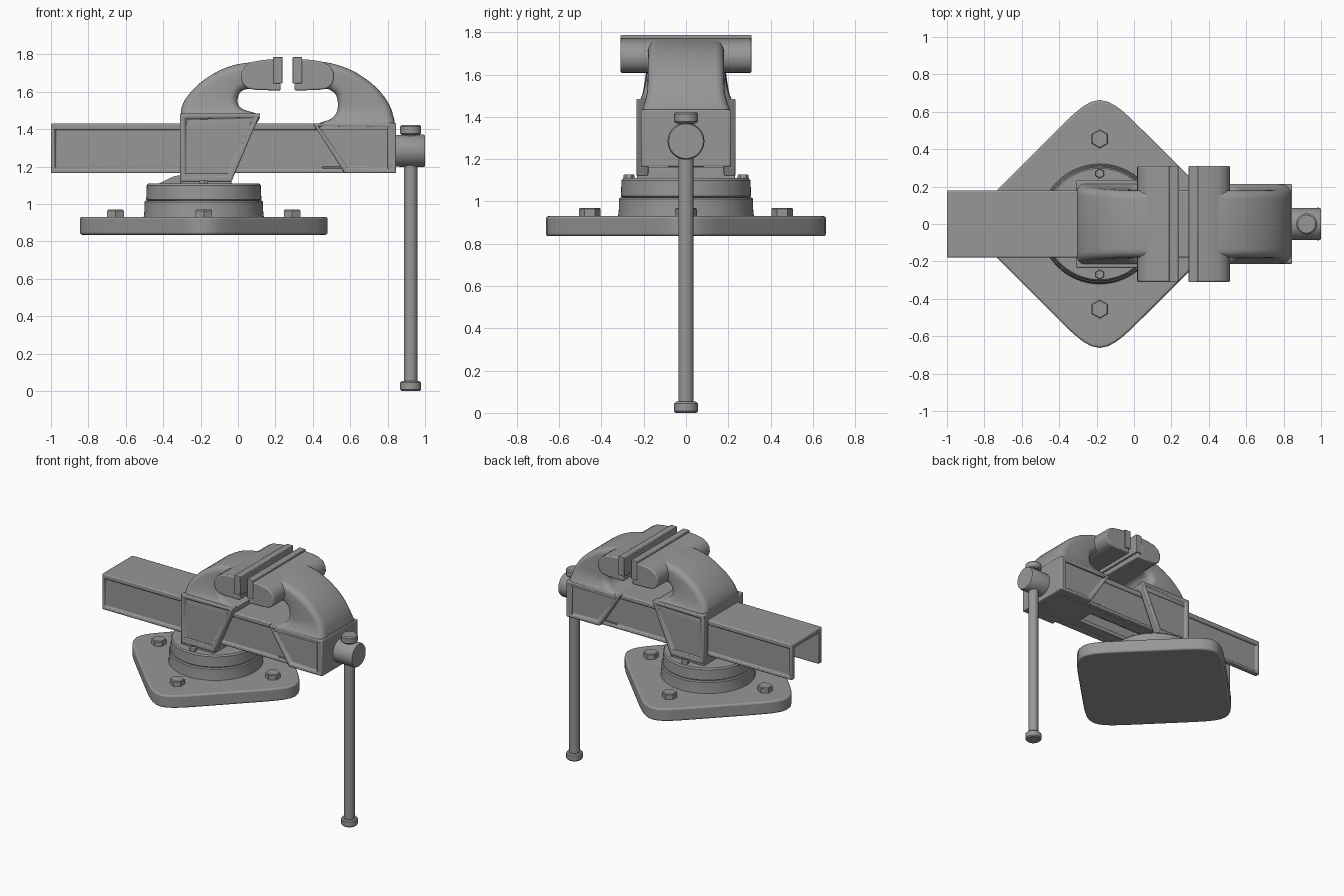
import bpy, bmesh
from math import pi, cos, sin, radians
from mathutils import Vector, Matrix

if "Cube" in bpy.data.objects:
    bpy.data.objects.remove(bpy.data.objects["Cube"])

CX = -0.183          # swivel axis
STEEL = bpy.data.materials.new("dark_steel")
STEEL.diffuse_color = (0.31, 0.31, 0.31, 1)
STEEL.use_nodes = True
STEEL.node_tree.nodes["Principled BSDF"].inputs["Base Color"].default_value = STEEL.diffuse_color


def finish(name, bm, bevel=0.0, angle=35, segments=2):
    bmesh.ops.recalc_face_normals(bm, faces=bm.faces)
    me = bpy.data.meshes.new(name)
    bm.to_mesh(me)
    bm.free()
    me.materials.append(STEEL)
    ob = bpy.data.objects.new(name, me)
    bpy.context.collection.objects.link(ob)
    bpy.ops.object.select_all(action='DESELECT')
    bpy.context.view_layer.objects.active = ob
    ob.select_set(True)
    bpy.ops.object.shade_smooth_by_angle(angle=radians(angle))
    if bevel:
        m = ob.modifiers.new("Bevel", 'BEVEL')
        m.width, m.segments = bevel, segments
        m.limit_method, m.angle_limit = 'ANGLE', radians(40)
    return ob


def prism(name, pts, y0, y1, bevel=0.006, border=0.0, side=0, depth=0.014):
    """Extrude an xz outline along y; optionally recess a panel on one side."""
    bm = bmesh.new()
    face = bm.faces.new([bm.verts.new((x, y0, z)) for x, z in pts])
    ext = bmesh.ops.extrude_face_region(bm, geom=[face])
    bmesh.ops.translate(bm, vec=(0, y1 - y0, 0),
                        verts=[g for g in ext['geom'] if isinstance(g, bmesh.types.BMVert)])
    bmesh.ops.recalc_face_normals(bm, faces=bm.faces)
    if border:
        panel = [f for f in bm.faces if f.normal.y * side > 0.9]
        bmesh.ops.inset_region(bm, faces=panel, thickness=border)
        bmesh.ops.inset_region(bm, faces=panel, thickness=0.008, depth=-depth)
    return finish(name, bm, bevel)


def box(name, x0, x1, y0, y1, z0, z1, bevel=0.006):
    return prism(name, [(x0, z0), (x1, z0), (x1, z1), (x0, z1)], y0, y1, bevel)


def lathe(name, profile, loc, n=48, along_x=False):
    """Revolve (radius, height) pairs about z, or about x."""
    bm = bmesh.new()
    rings = [[bm.verts.new((r * sin(2 * pi * i / n), r * cos(2 * pi * i / n), h))
              for i in range(n)] for r, h in profile]
    for a, b in zip(rings, rings[1:]):
        for i in range(n):
            bm.faces.new((a[i], a[(i + 1) % n], b[(i + 1) % n], b[i]))
    bm.faces.new(rings[0])
    bm.faces.new(rings[-1])
    if along_x:
        bm.transform(Matrix.Rotation(pi / 2, 4, 'Y'))
    bm.transform(Matrix.Translation(loc))
    return finish(name, bm)


def catmull(rows, steps=4):
    out = []
    for i in range(len(rows) - 1):
        p = [rows[max(i - 1, 0)], rows[i], rows[i + 1], rows[min(i + 2, len(rows) - 1)]]
        for s in range(steps):
            t = s / steps
            out.append([0.5 * (2 * b + (c - a) * t + (2 * a - 5 * b + 4 * c - d) * t * t
                               + (3 * b - a - 3 * c + d) * t ** 3) for a, b, c, d in zip(*p)])
    return out + [list(rows[-1])]


def horn(name, stations):
    """Loft rounded rectangles; station = outer x, z, inner x, z, half width."""
    bm = bmesh.new()
    rings = []
    for ox, oz, ix, iz, w in catmull(stations):
        o, i = Vector((ox, 0, oz)), Vector((ix, 0, iz))
        mid, u, half = (o + i) / 2, (o - i).normalized(), (o - i).length / 2
        r = min(0.045, half * 0.6)
        ring = []
        for k, (su, sv) in enumerate(((1, 1), (-1, 1), (-1, -1), (1, -1))):
            for j in range(6):
                a = k * pi / 2 + j * pi / 10
                ring.append(bm.verts.new(mid + u * (su * (half - r) + r * cos(a))
                                         + Vector((0, sv * (w - r) + r * sin(a), 0))))
        rings.append(ring)
    n = len(rings[0])
    for a, b in zip(rings, rings[1:]):
        for i in range(n):
            bm.faces.new((a[i], a[(i + 1) % n], b[(i + 1) % n], b[i]))
    bm.faces.new(rings[0])
    bm.faces.new(rings[-1])
    return finish(name, bm, angle=45)


# Base plate: softly rounded square turned to a diamond
bm = bmesh.new()
outline = []
for k in range(96):
    a = 2 * pi * k / 96
    r = 0.517 / (abs(cos(a)) ** 7 + abs(sin(a)) ** 7) ** (1 / 7)
    outline.append(bm.verts.new((CX + r * cos(a + pi / 4), r * sin(a + pi / 4), 0.836)))
ext = bmesh.ops.extrude_face_region(bm, geom=[bm.faces.new(outline)])
bmesh.ops.translate(bm, vec=(0, 0, 0.095),
                    verts=[g for g in ext['geom'] if isinstance(g, bmesh.types.BMVert)])
finish("base_plate", bm, 0.012, segments=3)

# Swivel: lower ring and turning upper disc
lathe("swivel_lower", [(0.322, 0.925), (0.318, 0.96), (0.317, 1.012), (0.311, 1.02)], (CX, 0, 0), 64)
lathe("swivel_upper", [(0.298, 1.015), (0.308, 1.025), (0.305, 1.10), (0.297, 1.11)], (CX, 0, 0), 64)

# Hex bolts on the plate and small ones on the swivel
for k in range(4):
    x, y = CX + 0.472 * cos(k * pi / 2), 0.455 * sin(k * pi / 2)
    lathe(f"plate_bolt_{k}", [(0.051, 0.925), (0.051, 0.964), (0.046, 0.97)], (x, y, 0), 6)
for s in (-1, 1):
    lathe(f"swivel_bolt_{s}", [(0.026, 1.10), (0.026, 1.122), (0.023, 1.128)], (CX, s * 0.27, 0), 6)
prism("swivel_lug", [(-0.43, 1.105), (-0.40, 1.122), (-0.34, 1.15), (-0.29, 1.155), (-0.29, 1.105)],
      -0.06, 0.06)

# Sliding channel, open below and at the back
box("slide_top", -1.0, 0.82, -0.18, 0.18, 1.395, 1.432, 0.008)
for s in (-1, 1):
    y0, y1 = sorted((s * 0.14, s * 0.18))
    prism(f"slide_wall_{s}", [(-1, 1.165), (0.82, 1.165), (0.82, 1.43), (-1, 1.43)],
          y0, y1, 0.006, 0.029, s)

# Fixed body: cheeks, floor and nut
for s in (-1, 1):
    y0, y1 = sorted((s * 0.178, s * 0.235))
    prism(f"fixed_cheek_{s}", [(-0.31, 1.12), (-0.035, 1.12), (0.12, 1.485), (-0.31, 1.485)],
          y0, y1, 0.007, 0.036, s)
box("fixed_floor", -0.31, -0.035, -0.232, 0.232, 1.105, 1.163)
box("screw_nut", -0.26, -0.06, -0.085, 0.085, 1.15, 1.37)
horn("fixed_horn", [
    (-0.305, 1.425, 0.095, 1.425, 0.225), (-0.305, 1.475, 0.115, 1.475, 0.218),
    (-0.302, 1.515, 0.03, 1.505, 0.205), (-0.272, 1.575, 0.0, 1.535, 0.195),
    (-0.20, 1.65, 0.0, 1.57, 0.187), (-0.10, 1.714, 0.015, 1.60, 0.182),
    (0.0, 1.748, 0.05, 1.615, 0.18), (0.12, 1.763, 0.12, 1.615, 0.18)])

# Moving body: cheeks, end wall, slotted underside and horn
for s in (-1, 1):
    y0, y1 = sorted((s * 0.165, s * 0.213))
    prism(f"moving_cheek_{s}", [(0.57, 1.165), (0.845, 1.165), (0.845, 1.432), (0.40, 1.432)],
          y0, y1, 0.007, 0.03, s)
    y0, y1 = sorted((s * 0.065, s * 0.145))
    box(f"underside_strip_{s}", -0.04, 0.46, y0, y1, 1.17, 1.20, 0.003)
box("underside_plate", 0.45, 0.82, -0.17, 0.17, 1.168, 1.20, 0.003)
box("moving_end_wall", 0.80, 0.845, -0.21, 0.21, 1.165, 1.434)
horn("moving_horn", [
    (0.838, 1.40, 0.41, 1.40, 0.21), (0.838, 1.435, 0.43, 1.43, 0.208),
    (0.832, 1.465, 0.495, 1.455, 0.197), (0.812, 1.525, 0.527, 1.49, 0.184),
    (0.768, 1.592, 0.534, 1.535, 0.181), (0.70, 1.657, 0.525, 1.58, 0.18),
    (0.61, 1.714, 0.50, 1.606, 0.18), (0.51, 1.75, 0.47, 1.617, 0.18),
    (0.42, 1.765, 0.42, 1.617, 0.18)])

# Jaws and gripping plates, mirrored about the gap
JAW = [(0.192, 1.775), (0.13, 1.77), (0.075, 1.76), (0.038, 1.738), (0.018, 1.705), (0.016, 1.67),
       (0.028, 1.637), (0.055, 1.617), (0.1, 1.61), (0.228, 1.607), (0.228, 1.645), (0.192, 1.645)]
PLATE = [(0.188, 1.645), (0.238, 1.645), (0.238, 1.787), (0.188, 1.787)]
for label, flip in (("fixed", False), ("moving", True)):
    side = lambda pts: [((0.53 - x) if flip else x, z) for x, z in pts]
    prism(f"{label}_jaw", side(JAW), -0.31, 0.31, 0.008)
    prism(f"{label}_jaw_plate", side(PLATE), -0.311, 0.311, 0.004)

# Screw: threaded rod and boss
thread = []
for i in range(48):
    x = -0.30 + i * 0.0235
    thread += [(0.042, x), (0.056, x + 0.008), (0.056, x + 0.013), (0.042, x + 0.02)]
lathe("threaded_rod", thread, (0, 0, 1.285), 24, True)
lathe("screw_boss", [(0.085, 0.83), (0.087, 0.99), (0.082, 1.0)], (0, 0, 1.285), 40, True)

# Handle bar with end caps
lathe("handle_bar", [(0.036, 0.02), (0.036, 1.40)], (0.923, 0, 0), 24)
for label, z in (("bottom", 0.0), ("top", 1.37)):
    lathe(f"handle_cap_{label}", [(0.048, z), (0.056, z + 0.008), (0.056, z + 0.045),
                                  (0.048, z + 0.053)], (0.923, 0, 0), 32)
